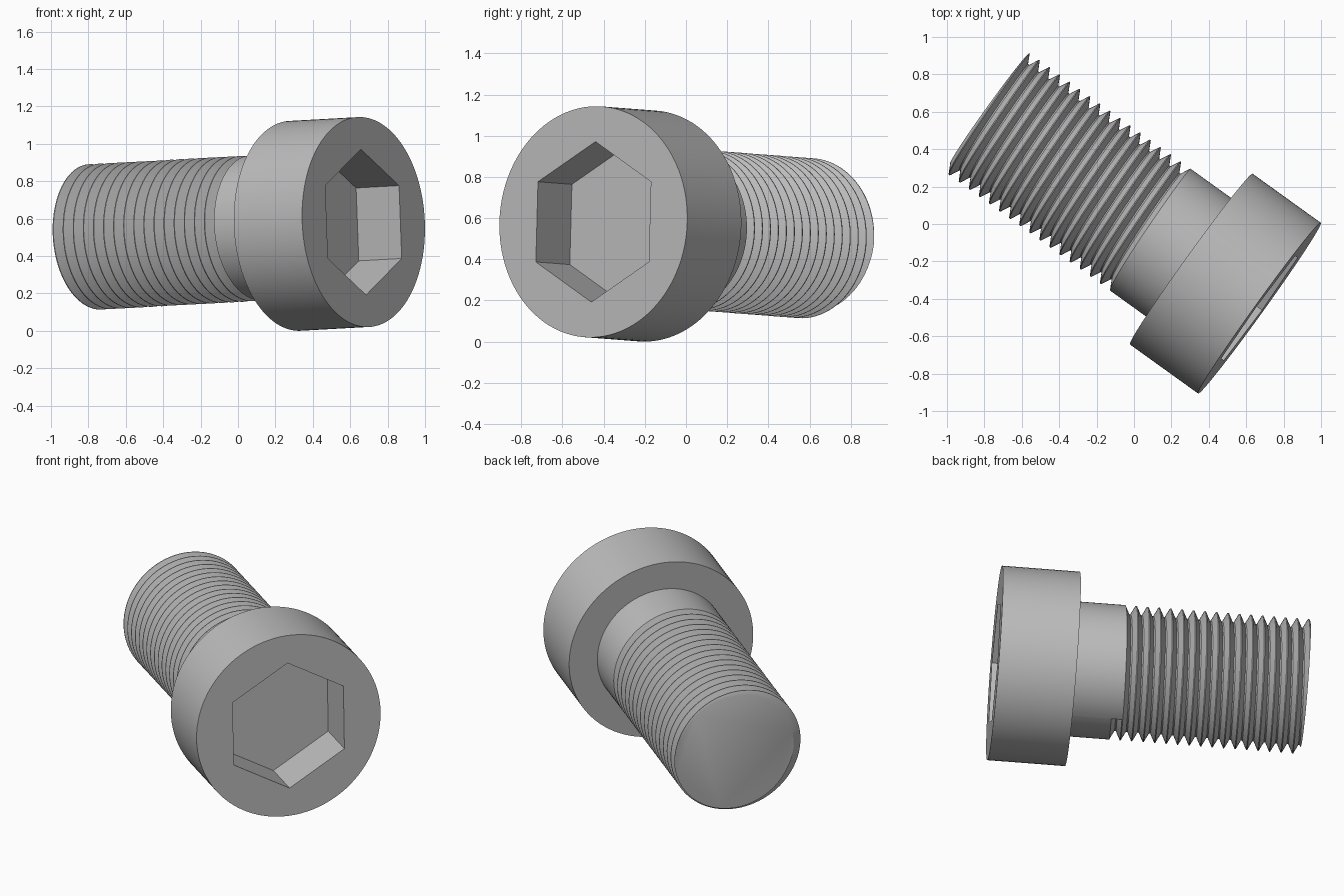
import bpy, bmesh, math
from mathutils import Matrix, Vector

if "Cube" in bpy.data.objects:
    bpy.data.objects.remove(bpy.data.objects["Cube"], do_unlink=True)

SEGMENTS = 96
HEAD_RADIUS, HEAD_LENGTH = 0.562, 0.45
SOCKET_RADIUS, SOCKET_DEPTH = 0.39, 0.283
SHANK_RADIUS, SHANK_START, TIP = 0.39, 0.42, 1.796
PITCH, GROOVE_DEPTH, GROOVE_START = 0.0665, 0.052, 0.681
THREAD_ANGLE = math.radians(164)

# Local frame: z runs from the head face to the tip, x points up
axis = Vector((-0.811, 0.583, -0.045)).normalized()
side = axis.cross(Vector((0, 0, 1))).normalized()
up = side.cross(axis)
frame = Matrix.Translation((0.671, -0.45, 0.582)) @ Matrix((up, side, axis)).transposed().to_4x4()

steel = bpy.data.materials.new("steel grey")
steel.use_nodes = True
colour = (0.5, 0.5, 0.5, 1)
steel.diffuse_color = colour
steel.node_tree.nodes["Principled BSDF"].inputs["Base Color"].default_value = colour


def skin(bm, columns):
    """Join neighbouring columns of points with quads."""
    verts = [[bm.verts.new(p) for p in col] for col in columns]
    for a, b in zip(verts, verts[1:]):
        for i in range(len(a) - 1):
            bm.faces.new((a[i], b[i], b[i + 1], a[i + 1]))


def finish(bm, name):
    """Weld, cap the open ends, place and shade the part."""
    bmesh.ops.remove_doubles(bm, verts=bm.verts, dist=1e-5)
    bmesh.ops.holes_fill(bm, edges=[e for e in bm.edges if e.is_boundary], sides=0)
    bmesh.ops.recalc_face_normals(bm, faces=bm.faces)
    bm.transform(frame)
    mesh = bpy.data.meshes.new(name)
    bm.to_mesh(mesh)
    bm.free()
    mesh.materials.append(steel)
    obj = bpy.data.objects.new(name, mesh)
    bpy.context.collection.objects.link(obj)
    bpy.ops.object.select_all(action='DESELECT')
    obj.select_set(True)
    bpy.context.view_layer.objects.active = obj
    bpy.ops.object.shade_smooth_by_angle(angle=math.radians(30))


def polar(r, angle, z):
    return Vector((r * math.cos(angle), r * math.sin(angle), z))


# Head with hexagonal socket: the inner rings follow a hexagon
def hex_radius(angle):
    sector = math.pi / 3
    return SOCKET_RADIUS * math.cos(sector / 2) / math.cos(angle % sector - sector / 2)


bm = bmesh.new()
columns = []
for j in range(SEGMENTS + 1):
    a = math.tau * (j % SEGMENTS) / SEGMENTS
    h = hex_radius(a + 1e-9)
    columns.append([polar(HEAD_RADIUS, a, HEAD_LENGTH), polar(HEAD_RADIUS, a, 0),
                    polar(h, a, 0), polar(h, a, SOCKET_DEPTH)])
skin(bm, columns)
finish(bm, "socket_head")


# Shank with a helical groove, cut off flat at the tip
def thread_radius(f):
    rise = (0.5 - abs(f - 0.5) - 0.04) / 0.4
    return SHANK_RADIUS - GROOVE_DEPTH * min(1, max(0, rise))


bm = bmesh.new()
columns = []
for j in range(SEGMENTS + 1):
    turn = j / SEGMENTS
    a = THREAD_ANGLE + math.tau * turn
    col = [polar(SHANK_RADIUS, a, SHANK_START)]
    for k in range(18):
        for f in (0.04, 0.44, 0.56, 0.96):
            z = GROOVE_START + PITCH * (k + turn + f)
            if z > TIP:
                z = TIP
                f = ((TIP - GROOVE_START) / PITCH - turn) % 1
            col.append(polar(thread_radius(f), a, z))
    columns.append(col)
skin(bm, columns)
finish(bm, "threaded_shank")
